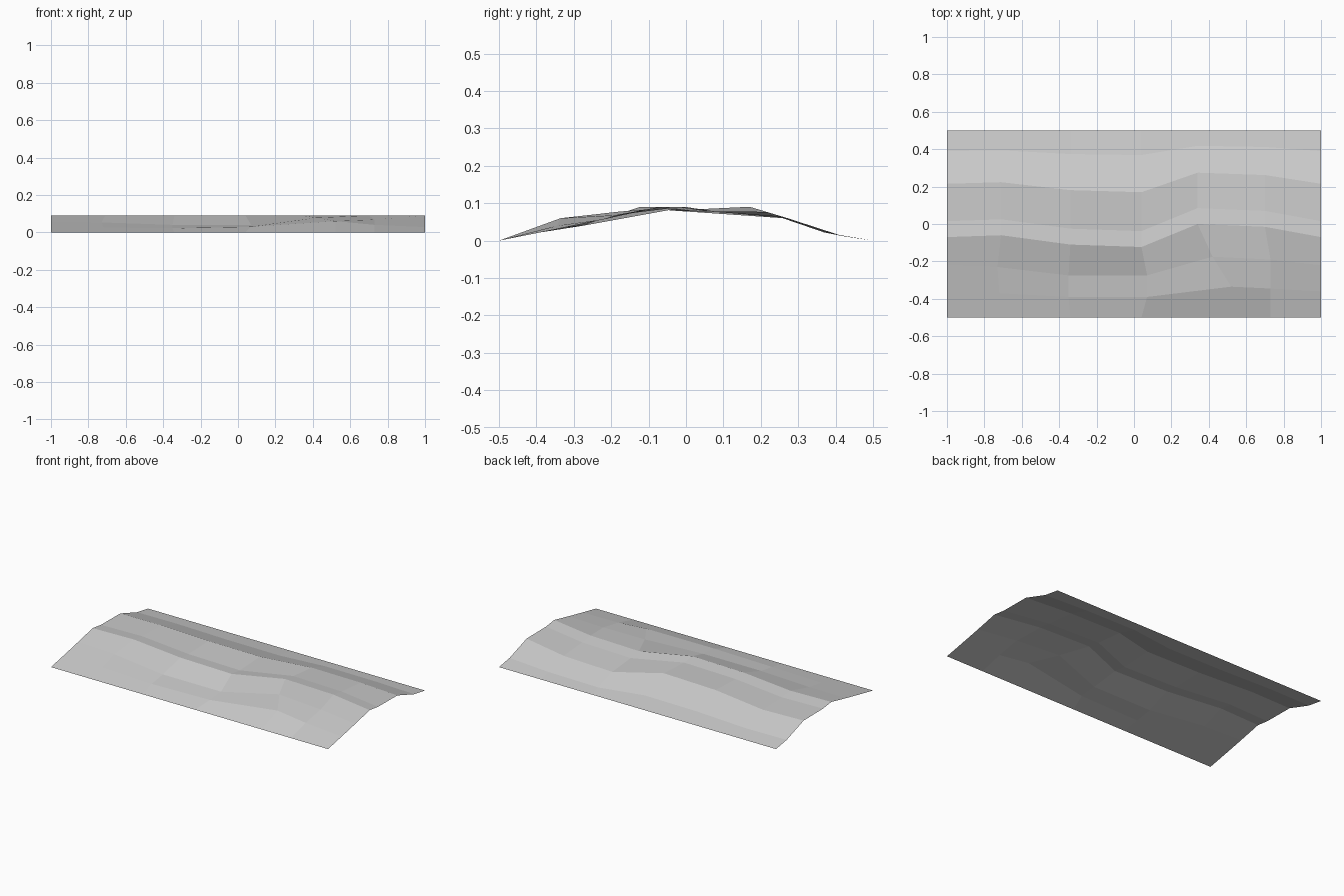
import bpy
import bmesh

default_cube = bpy.data.objects.get("Cube")
if default_cube:
    bpy.data.objects.remove(default_cube, do_unlink=True)

# Columns along the ridge, and how far the ridge meanders at each of them
COLUMNS = [-1, -.71, -.34, .04, .34, .7, 1]
MEANDER = [0, .01, -.04, -.053, .07, .055, 0]


def meandering_row(base_y, follow, base_z, slope):
    """Row that follows the meander; its height changes with sideways drift."""
    return [(x, base_y + follow * drift, base_z + slope * follow * drift)
            for x, drift in zip(COLUMNS, MEANDER)]


def edge_row(y, column_shift):
    """Straight border row lying on the ground."""
    return [(x + shift, y, 0) for x, shift in zip(COLUMNS, column_shift)]


def bulge_row(end, inner):
    """Row of the front slope with the same height at both ends."""
    end_y, end_z = end
    return [(-1, end_y, end_z)] + inner + [(1, end_y, end_z)]


# Front slope: hollow on one side, shoulder on the other
front_edge = edge_row(-.5, [0, 0, 0, 0, .18, .03, 0])
lower_slope = bulge_row((-.36, .028), [
    (-.72, -.37, .026), (-.35, -.39, .022), (.07, -.39, .03),
    (.52, -.335, .06), (.73, -.345, .04)])
upper_slope = bulge_row((-.22, .057), [
    (-.73, -.23, .053), (-.35, -.275, .04), (.07, -.275, .04),
    (.42, -.175, .078), (.73, -.19, .068)])

# Double crest with a shallow dip, then the back slope
front_crest = meandering_row(-.07, 1, .09, 0)
crest_dip = meandering_row(.015, 1, .079, -.03)
back_crest = meandering_row(.215, .85, .077, -.3)
back_foot = meandering_row(.39, .4, .018, -.2)
back_edge = edge_row(.5, [0] * len(COLUMNS))

rows = [front_edge, lower_slope, upper_slope, front_crest,
        crest_dip, back_crest, back_foot, back_edge]

# Open sheet made by bridging neighbouring rows
sheet = bmesh.new()
grid = [[sheet.verts.new(point) for point in row] for row in rows]
for near, far in zip(grid, grid[1:]):
    for i in range(len(COLUMNS) - 1):
        sheet.faces.new((near[i], near[i + 1], far[i + 1], far[i]))
mesh = bpy.data.meshes.new("terrain_ridge")
sheet.to_mesh(mesh)
sheet.free()

# Plain pale grey
grey = bpy.data.materials.new("pale_grey")
grey.use_nodes = True
colour = (.6, .6, .6, 1)
grey.diffuse_color = colour
grey.node_tree.nodes["Principled BSDF"].inputs["Base Color"].default_value = colour
mesh.materials.append(grey)

ridge = bpy.data.objects.new("terrain_ridge", mesh)
bpy.context.collection.objects.link(ridge)
